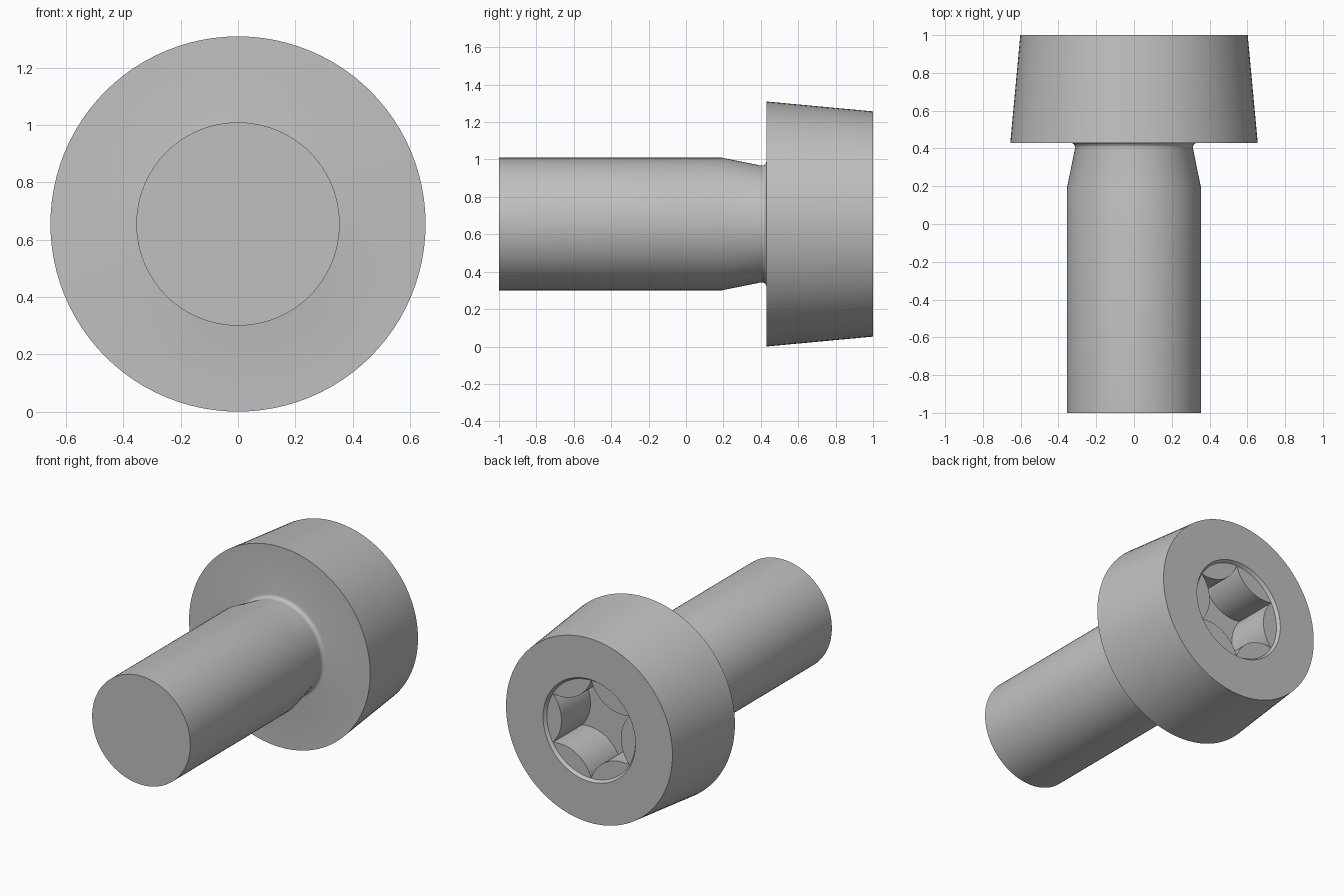
import bpy, bmesh, math

cube = bpy.data.objects.get("Cube")
if cube:
    bpy.data.objects.remove(cube)

STEPS = 16            # segments per socket lobe
SIDES = 6 * STEPS
CENTRE_Z = 0.655

steel = bpy.data.materials.new("grey_steel")
steel.use_nodes = True
steel.diffuse_color = (0.53, 0.53, 0.53, 1)
steel.node_tree.nodes["Principled BSDF"].inputs["Base Color"].default_value = (0.53, 0.53, 0.53, 1)

bm = bmesh.new()


def add_loop(points, y):
    return [bm.verts.new((x, y, CENTRE_Z + z)) for x, z in points]


def circle(radius):
    # starts at -30 degrees so that it lines up with the socket points
    angles = [math.tau * i / SIDES - math.pi / 6 for i in range(SIDES)]
    return [(radius * math.cos(a), radius * math.sin(a)) for a in angles]


def star(tip, valley):
    # six sharp points joined by arcs that bulge towards the axis
    half = tip * math.sin(math.pi / 6)
    sag = tip * math.cos(math.pi / 6) - valley
    arc = (half ** 2 + sag ** 2) / (2 * sag)
    spread = math.asin(half / arc)
    points = []
    for lobe in range(6):
        turn = lobe * math.pi / 3
        for i in range(STEPS):
            phi = spread * (2 * i / STEPS - 1)
            u, v = valley + arc - arc * math.cos(phi), arc * math.sin(phi)
            points.append((u * math.cos(turn) - v * math.sin(turn),
                           u * math.sin(turn) + v * math.cos(turn)))
    return points


# Shank, tapered neck with fillet, conical head and countersunk rim: (radius, y)
profile = [(0.355, -1), (0.355, 0.19), (0.312, 0.402), (0.313, 0.412), (0.318, 0.422),
           (0.326, 0.428), (0.336, 0.43), (0.655, 0.43), (0.602, 1), (0.334, 1), (0.32, 0.98)]
loops = [add_loop(circle(r), y) for r, y in profile]

# Six-lobe socket: shoulder, walls and floor
for y in (0.98, 0.68):
    loops.append(add_loop(star(0.32, 0.215), y))

for a, b in zip(loops, loops[1:]):
    for i in range(SIDES):
        j = (i + 1) % SIDES
        bm.faces.new((a[i], a[j], b[j], b[i]))
bm.faces.new(loops[0])
bm.faces.new(loops[-1])

bmesh.ops.remove_doubles(bm, verts=bm.verts, dist=0.0002)
bmesh.ops.recalc_face_normals(bm, faces=bm.faces)

mesh = bpy.data.meshes.new("socket_screw")
bm.to_mesh(mesh)
bm.free()
mesh.materials.append(steel)
screw = bpy.data.objects.new("socket_screw", mesh)
bpy.context.collection.objects.link(screw)

bpy.ops.object.select_all(action="DESELECT")
screw.select_set(True)
bpy.context.view_layer.objects.active = screw
bpy.ops.object.shade_smooth_by_angle(angle=math.radians(30))
